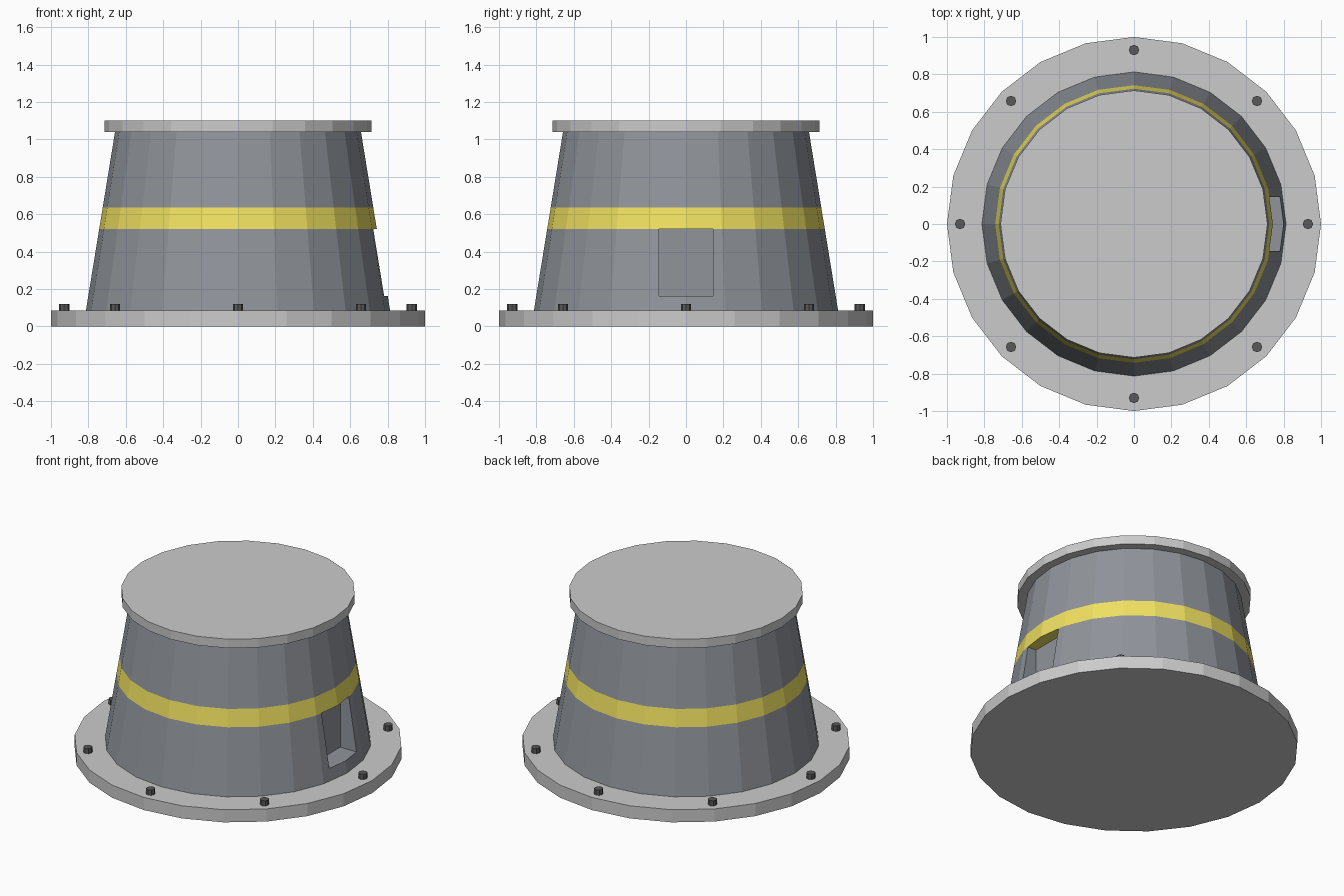
import bpy
from math import cos, sin, pi

if "Cube" in bpy.data.objects:
    bpy.data.objects.remove(bpy.data.objects["Cube"])

SIDES = 24


def material(name, rgb):
    mat = bpy.data.materials.new(name)
    mat.diffuse_color = (*rgb, 1)
    mat.use_nodes = True
    mat.node_tree.nodes["Principled BSDF"].inputs["Base Color"].default_value = mat.diffuse_color
    return mat


dark = material("dark_grey", (0.28, 0.30, 0.33))
yellow = material("yellow", (0.88, 0.76, 0.12))
black = material("black", (0.10, 0.10, 0.10))


def frustum(name, z0, z1, r0, r1, mat=None, x=0, y=0, sides=SIDES):
    # first vertex points along +x
    bpy.ops.mesh.primitive_cone_add(
        vertices=sides, radius1=r0, radius2=r1, depth=z1 - z0,
        location=(x, y, (z0 + z1) / 2), rotation=(0, 0, pi / 2))
    ob = bpy.context.object
    ob.name = name
    if mat:
        ob.data.materials.append(mat)
    return ob


def body_radius(z):
    return 0.827 - 0.163 * z


def body_part(name, z0, z1, mat):
    return frustum(name, z0, z1, body_radius(z0), body_radius(z1), mat)


# flange and top plate
frustum("base_flange", 0, 0.085, 1, 1)
frustum("top_plate", 1.04, 1.10, 0.714, 0.714)

# tapered body with a painted band
lower = body_part("lower_body", 0.03, 0.52, dark)
body_part("yellow_band", 0.52, 0.635, yellow)
body_part("upper_body", 0.635, 1.05, dark)

# rectangular pocket on the right side, open up to the band
x0, x1, z0, z1 = 0.66, 1.0, 0.163, 0.6
bpy.ops.mesh.primitive_cube_add(size=1, location=((x0 + x1) / 2, 0, (z0 + z1) / 2))
cutter = bpy.context.object
cutter.name = "pocket_cutter"
cutter.scale = (x1 - x0, 0.29, z1 - z0)
cutter.hide_render = True
cut = lower.modifiers.new("pocket", 'BOOLEAN')
cut.operation = 'DIFFERENCE'
cut.solver = 'EXACT'
cut.object = cutter
bpy.context.view_layer.objects.active = lower
bpy.ops.object.modifier_apply(modifier=cut.name)
bpy.data.objects.remove(cutter)

# ring of bolts
for i in range(8):
    a = i * pi / 4
    frustum(f"bolt_{i + 1}", 0.07, 0.12, 0.028, 0.028, black,
            0.93 * cos(a), 0.93 * sin(a), sides=8)
